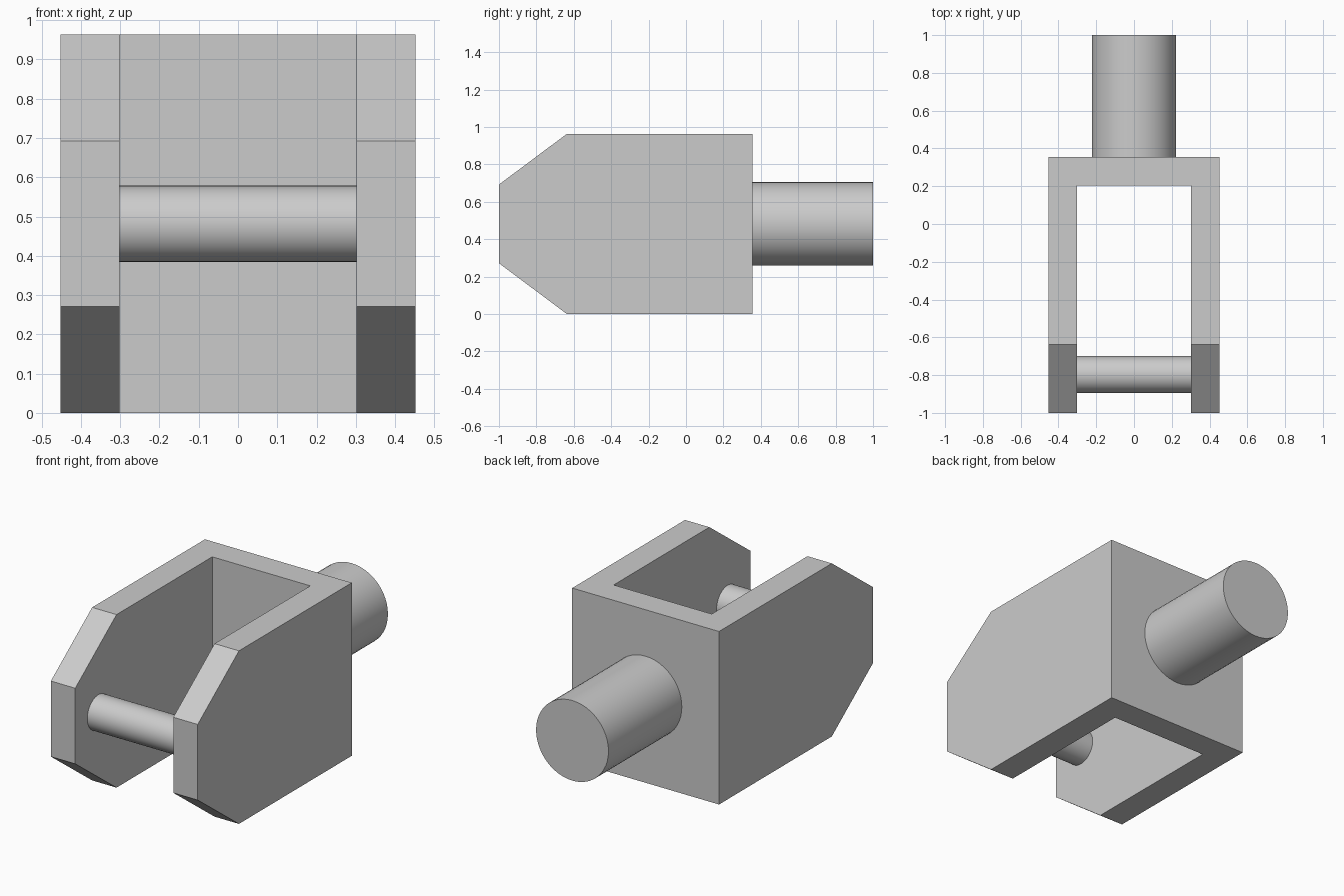
import bpy
import bmesh
from math import pi
from mathutils import Vector

cube = bpy.data.objects.get("Cube")
if cube:
    bpy.data.objects.remove(cube, do_unlink=True)

# Main dimensions
HEIGHT = 0.963
MID = HEIGHT / 2
OUTER, INNER = 0.452, 0.302
FRONT, WEB, BACK = -1.0, 0.205, 0.355
CHAMFER_Y, CHAMFER_Z = 0.363, 0.271

grey = bpy.data.materials.new("Plain grey")
grey.use_nodes = True
colour = (0.6, 0.6, 0.6, 1)
grey.diffuse_color = colour
grey.node_tree.nodes["Principled BSDF"].inputs["Base Color"].default_value = colour


def cylinder(name, radius, length, location, rotation):
    bpy.ops.mesh.primitive_cylinder_add(
        vertices=48, radius=radius, depth=length, location=location, rotation=rotation)
    obj = bpy.context.object
    obj.name = name
    obj.data.materials.append(grey)
    bpy.ops.object.shade_smooth_by_angle()
    return obj


# Fork body: U outline extruded upward
half = [(INNER, WEB), (INNER, FRONT), (OUTER, FRONT), (OUTER, BACK)]
outline = half + [(-x, y) for x, y in reversed(half)]
bm = bmesh.new()
base = bm.faces.new([bm.verts.new((x, y, 0)) for x, y in outline])
ext = bmesh.ops.extrude_face_region(bm, geom=[base])
top = [v for v in ext["geom"] if isinstance(v, bmesh.types.BMVert)]
bmesh.ops.translate(bm, verts=top, vec=(0, 0, HEIGHT))

# Chamfer the arm tips above and below
for side, level in ((1, HEIGHT), (-1, 0)):
    bmesh.ops.bisect_plane(
        bm, geom=bm.verts[:] + bm.edges[:] + bm.faces[:],
        plane_co=(0, FRONT + CHAMFER_Y, level),
        plane_no=Vector((0, -CHAMFER_Z, side * CHAMFER_Y)).normalized(),
        clear_outer=True)
    bmesh.ops.holes_fill(bm, edges=[e for e in bm.edges if e.is_boundary], sides=0)
bmesh.ops.recalc_face_normals(bm, faces=bm.faces)
mesh = bpy.data.meshes.new("fork_body")
bm.to_mesh(mesh)
bm.free()
mesh.materials.append(grey)
bpy.context.collection.objects.link(bpy.data.objects.new("fork_body", mesh))

# Cross pin between the arms
cylinder("cross_pin", 0.097, 2 * INNER + 0.02, (0, -0.797, MID), (0, pi / 2, 0))

# Rear shank
cylinder("rear_shank", 0.223, 1 - BACK + 0.02, (0, (1 + BACK) / 2 - 0.01, MID), (pi / 2, 0, 0))
